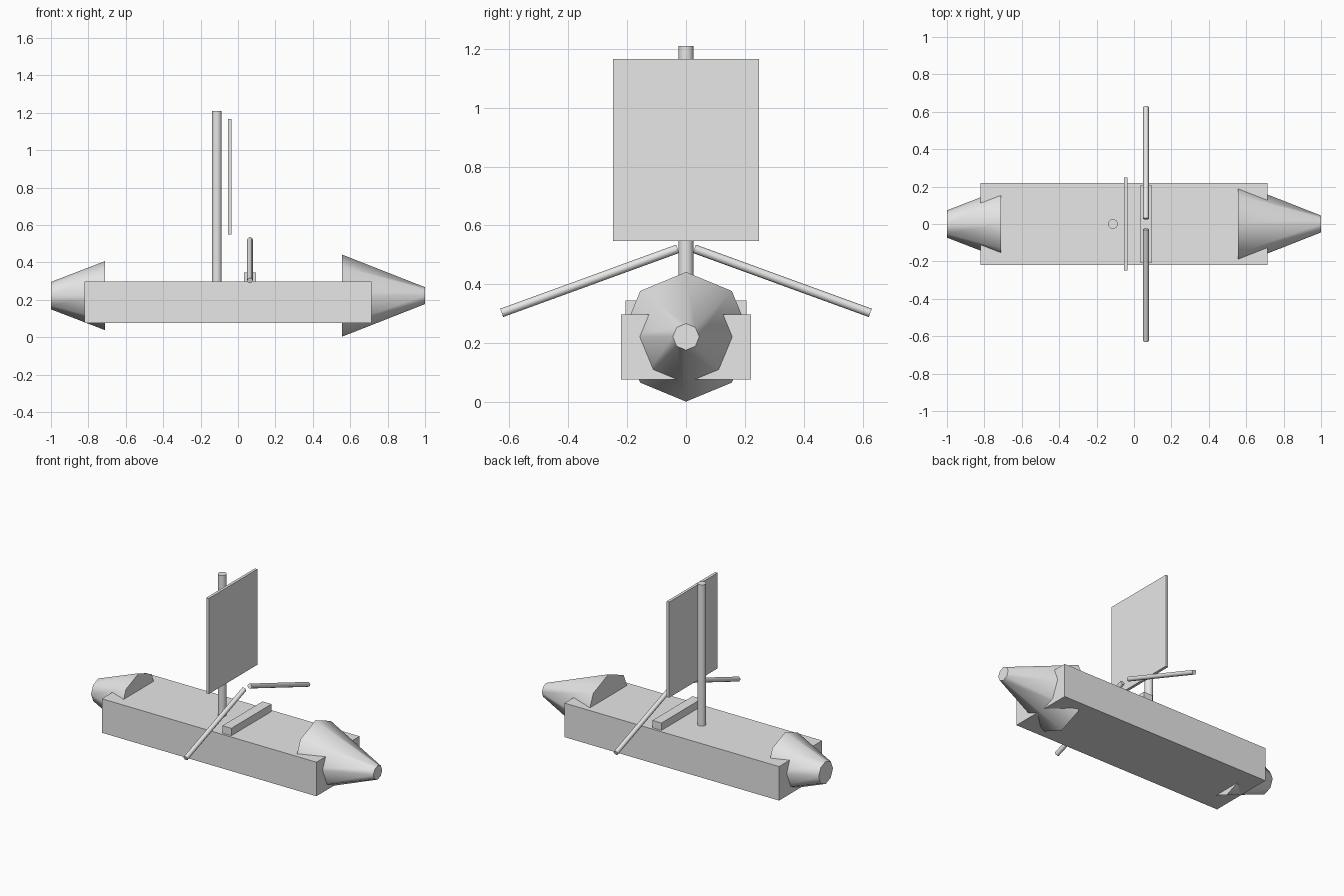
import bpy
from math import radians, pi, cos, sin
from mathutils import Vector

old = bpy.data.objects.get("Cube")
if old:
    bpy.data.objects.remove(old, do_unlink=True)

# Single plain material
grey = bpy.data.materials.new("plain grey")
grey.use_nodes = True
colour = (0.8, 0.8, 0.8, 1)
grey.diffuse_color = colour
grey.node_tree.nodes["Principled BSDF"].inputs["Base Color"].default_value = colour


def finish(name):
    obj = bpy.context.object
    obj.name = obj.data.name = name
    obj.data.materials.append(grey)
    return obj


def box(name, low, high):
    low, high = Vector(low), Vector(high)
    bpy.ops.mesh.primitive_cube_add(size=1, location=(low + high) / 2)
    obj = finish(name)
    obj.scale = high - low
    return obj


def taper(name, start, end, r_start, r_end, spin=0.0, sides=8):
    """Capped round bar or cone running from start to end."""
    start, end = Vector(start), Vector(end)
    axis = end - start
    bpy.ops.mesh.primitive_cone_add(vertices=sides, radius1=r_start, radius2=r_end,
                                    depth=axis.length, location=(start + end) / 2,
                                    rotation=axis.to_track_quat('Z', 'Y').to_euler())
    obj = finish(name)
    bpy.ops.object.shade_smooth_by_angle(angle=radians(50))
    return obj


# Hull with faceted cones sunk into both ends
AXIS_Z = 0.222
box("hull", (-0.82, -0.22, 0.077), (0.715, 0.22, 0.297))
taper("bow_cone", (0.555, 0, AXIS_Z), (1, 0, AXIS_Z), 0.22, 0.045)
taper("stern_cone", (-0.71, 0, AXIS_Z), (-1, 0, AXIS_Z), 0.185, 0.073)

# Mast and sail
taper("mast", (-0.113, 0, 0.29), (-0.113, 0, 1.21), 0.026, 0.026, sides=12)
box("sail", (-0.053, -0.248, 0.548), (-0.035, 0.248, 1.166))

# Rowing bench
box("bench", (0.032, -0.205, 0.295), (0.096, 0.205, 0.345))

# Oars sloping outward on both sides
for side, label in ((1, "left"), (-1, "right")):
    centre = Vector((0.064, side * 0.327, 0.412))
    reach = Vector((0, side * cos(radians(20)), -sin(radians(20)))) * 0.318
    taper("oar_" + label, centre - reach, centre + reach, 0.015, 0.015)
